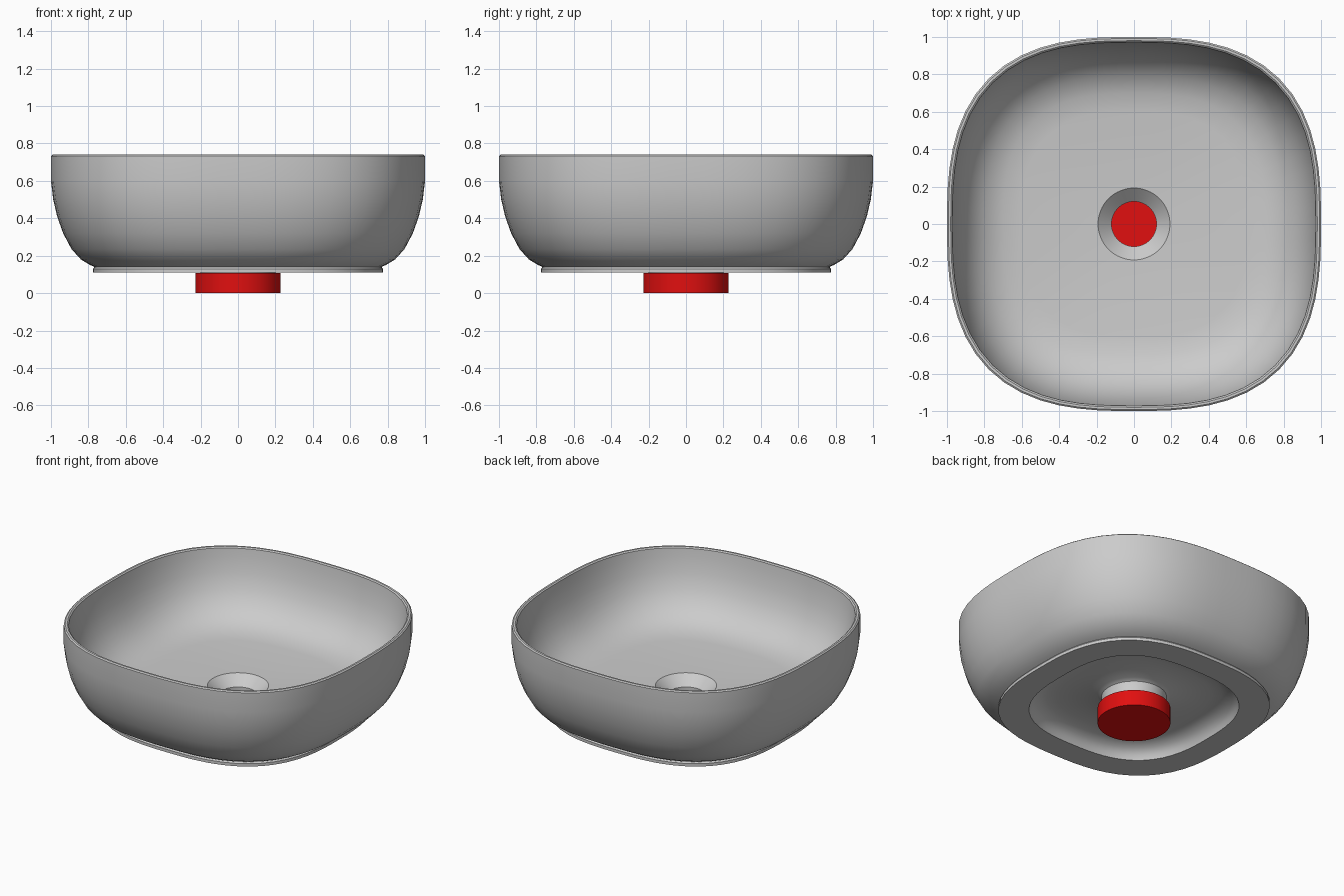
import bpy
import bmesh
from math import cos, sin, pi, radians

cube = bpy.data.objects.get("Cube")
if cube:
    bpy.data.objects.remove(cube, do_unlink=True)

SIDES = 64
SQUARE = 2.75   # rounded-square exponent
ROUND = 2.0


def material(name, rgb):
    mat = bpy.data.materials.new(name)
    mat.use_nodes = True
    mat.diffuse_color = (*rgb, 1)
    mat.node_tree.nodes["Principled BSDF"].inputs["Base Color"].default_value = (*rgb, 1)
    return mat


def ring(bm, size, z, power):
    """Superellipse loop of vertices with the given half width."""
    verts = []
    for i in range(SIDES):
        a = 2 * pi * i / SIDES
        c, s = cos(a), sin(a)
        r = size / (abs(c) ** power + abs(s) ** power) ** (1 / power)
        verts.append(bm.verts.new((r * c, r * s, z)))
    return verts


def loft(name, sections, mat, closed=False):
    """Skin the sections in order; cap the ends, or join last to first."""
    bm = bmesh.new()
    rings = [ring(bm, *sec) for sec in sections]
    pairs = list(zip(rings, rings[1:]))
    if closed:
        pairs.append((rings[-1], rings[0]))
    else:
        bm.faces.new(rings[0])
        bm.faces.new(rings[-1])
    for a, b in pairs:
        for i in range(SIDES):
            j = (i + 1) % SIDES
            bm.faces.new((a[i], a[j], b[j], b[i]))
    bmesh.ops.recalc_face_normals(bm, faces=bm.faces)
    mesh = bpy.data.meshes.new(name)
    bm.to_mesh(mesh)
    bm.free()
    mesh.materials.append(mat)
    obj = bpy.data.objects.new(name, mesh)
    bpy.context.collection.objects.link(obj)
    bpy.ops.object.select_all(action='DESELECT')
    obj.select_set(True)
    bpy.context.view_layer.objects.active = obj
    bpy.ops.object.shade_smooth_by_angle(angle=radians(32))
    return obj


ceramic = material("ceramic grey", (0.6, 0.6, 0.6))
red = material("drain red", (0.75, 0.005, 0.005))

# Outer wall from rim down to the foot
outer = [(0.992, 0.74), (1.0, 0.733), (1.0, 0.6), (0.988, 0.5), (0.967, 0.41),
         (0.935, 0.32), (0.89, 0.235), (0.84, 0.18), (0.79, 0.15),
         (0.768, 0.14), (0.775, 0.13), (0.775, 0.11)]
# Recess inside the foot
recess = [(0.6, 0.11), (0.59, 0.14), (0.56, 0.175), (0.5, 0.197), (0.44, 0.2)]
# Drain neck, bore and funnel
drain = [(0.23, 0.2), (0.205, 0.185), (0.2, 0.16), (0.2, 0.1), (0.12, 0.1),
         (0.12, 0.21), (0.192, 0.275)]
# Basin floor and inner wall up to the rim
inner = [(0.6, 0.285), (0.7, 0.297), (0.79, 0.335), (0.86, 0.4), (0.91, 0.48),
         (0.945, 0.58), (0.965, 0.68), (0.972, 0.733), (0.98, 0.74)]

sections = [(r, z, SQUARE) for r, z in outer + recess]
sections += [(r, z, ROUND) for r, z in drain]
sections += [(r, z, SQUARE) for r, z in inner]
loft("basin", sections, ceramic, closed=True)

# Drain fitting under the basin
loft("drain_fitting", [(0.228, 0, ROUND), (0.228, 0.108, ROUND)], red)
